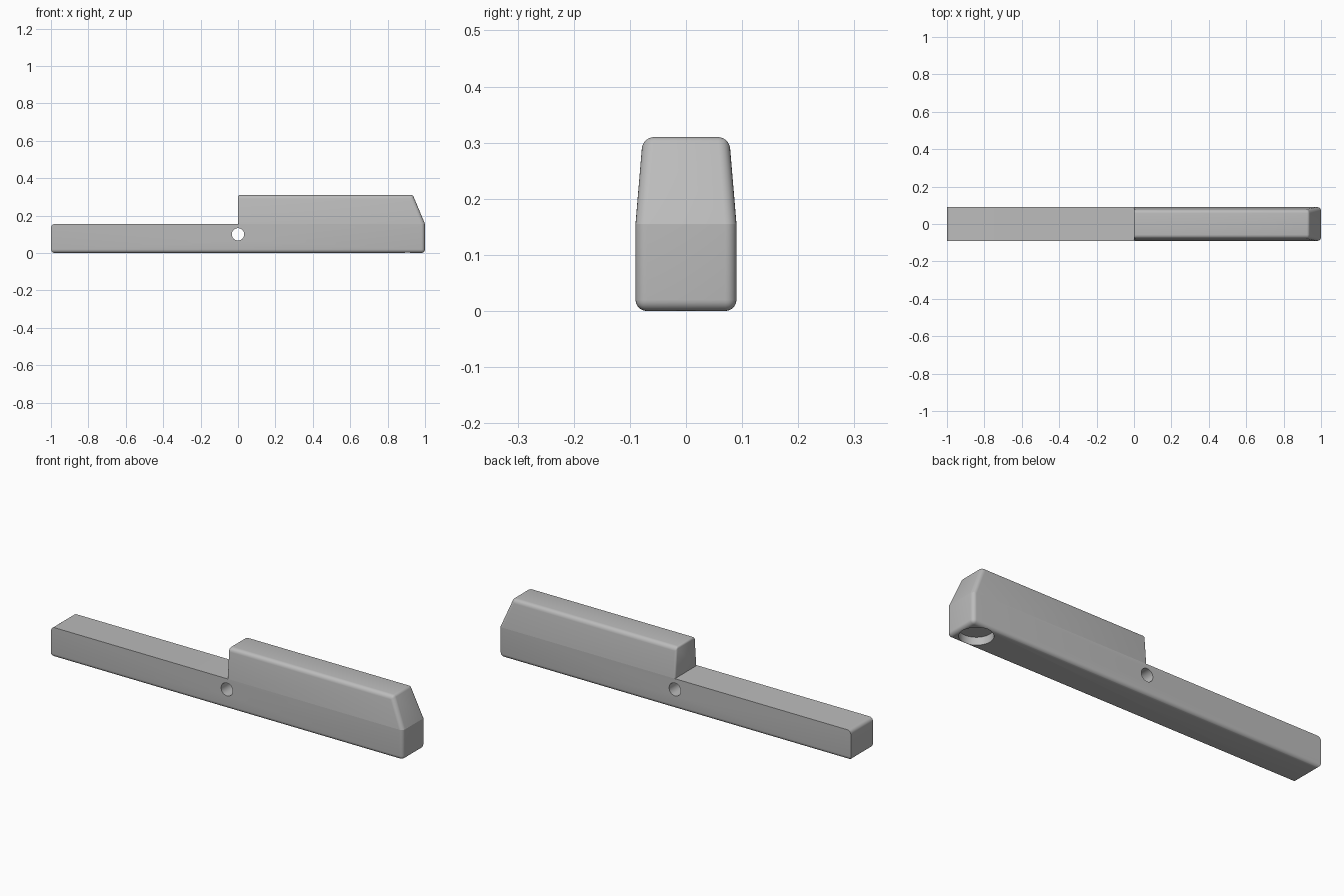
import bpy
import bmesh
from math import radians

default = bpy.data.objects.get("Cube")
if default:
    bpy.data.objects.remove(default, do_unlink=True)

HALF_W, TOP_W = 0.09, 0.077
BAR_H, FULL_H = 0.155, 0.31
ROUND = 0.02

grey = bpy.data.materials.new("plain grey")
grey.use_nodes = True
grey.diffuse_color = (0.5, 0.5, 0.5, 1)
grey.node_tree.nodes["Principled BSDF"].inputs["Base Color"].default_value = grey.diffuse_color


def make_part(name, profile, edge_weight):
    """Span a side profile of (x, half width, z) across y and round edges by a rule."""
    bm = bmesh.new()
    sides = [[bm.verts.new((x, s * w, z)) for x, w, z in profile] for s in (-1, 1)]
    near, far = sides
    bm.faces.new(near)
    bm.faces.new(far[::-1])
    for i in range(len(profile)):
        j = (i + 1) % len(profile)
        bm.faces.new((near[j], near[i], far[i], far[j]))
    bmesh.ops.recalc_face_normals(bm, faces=bm.faces)
    weights = bm.edges.layers.float.new("bevel_weight_edge")
    for e in bm.edges:
        a, b = (v.co for v in e.verts)
        e[weights] = edge_weight(a, b, (a + b) / 2)
    mesh = bpy.data.meshes.new(name)
    bm.to_mesh(mesh)
    bm.free()
    obj = bpy.data.objects.new(name, mesh)
    bpy.context.collection.objects.link(obj)
    mesh.materials.append(grey)
    bevel = obj.modifiers.new("rounding", "BEVEL")
    bevel.width = ROUND
    bevel.segments = 6
    bevel.limit_method = "WEIGHT"
    return obj


def drill(target, name, radius, depth, location, rotation=(0, 0, 0)):
    bpy.ops.mesh.primitive_cylinder_add(vertices=48, radius=radius, depth=depth,
                                        location=location, rotation=rotation)
    cutter = bpy.context.object
    cutter.name = name
    cutter.data.materials.append(grey)
    cutter.hide_render = True
    cutter.hide_set(True)
    cutter.display_type = "WIRE"
    cut = target.modifiers.new(name, "BOOLEAN")
    cut.operation = "DIFFERENCE"
    cut.solver = "EXACT"
    cut.object = cutter
    return cutter


def bar_weight(a, b, mid):
    if mid.z < 0.01:
        return 1                      # whole underside outline
    if a.x > 0.9 and b.x > 0.9 and abs(mid.y) > 0.01:
        return 1                      # upright corners of the nose
    if mid.x < -0.9 and a.z == b.z:
        return 1                      # top of the tail
    return 0


def block_weight(a, b, mid):
    if max(a.z, b.z) < BAR_H + 0.01:
        return 0                      # seam with the bar
    if abs(mid.y) < 0.01 or mid.x < 0.01:
        return 0.5                    # cross edges and step corners
    return 1                          # long top edges and slanted nose


# Long lower bar
bar = make_part("lower_bar", [(-1, HALF_W, 0), (1, HALF_W, 0),
                              (1, HALF_W, BAR_H), (-1, HALF_W, BAR_H)], bar_weight)

# Tapered raised block with a slanted nose
block = make_part("raised_block", [(0, HALF_W, BAR_H), (1, HALF_W, BAR_H),
                                   (0.935, TOP_W, FULL_H), (0, TOP_W, FULL_H)], block_weight)

# Cross hole and round pocket in the underside
cutters = [drill(bar, "cross_hole_cutter", 0.033, 0.4, (0, 0, 0.1), (radians(90), 0, 0)),
           drill(bar, "pocket_cutter", 0.078, 0.08, (0.907, 0, 0))]

# Bake the modifiers, then smooth the rounded edges
for obj in (bar, block):
    bpy.ops.object.select_all(action="DESELECT")
    obj.select_set(True)
    bpy.context.view_layer.objects.active = obj
    for mod in list(obj.modifiers):
        bpy.ops.object.modifier_apply(modifier=mod.name)
    bpy.ops.object.shade_smooth_by_angle(angle=radians(30))

for cutter in cutters:
    bpy.data.objects.remove(cutter, do_unlink=True)
